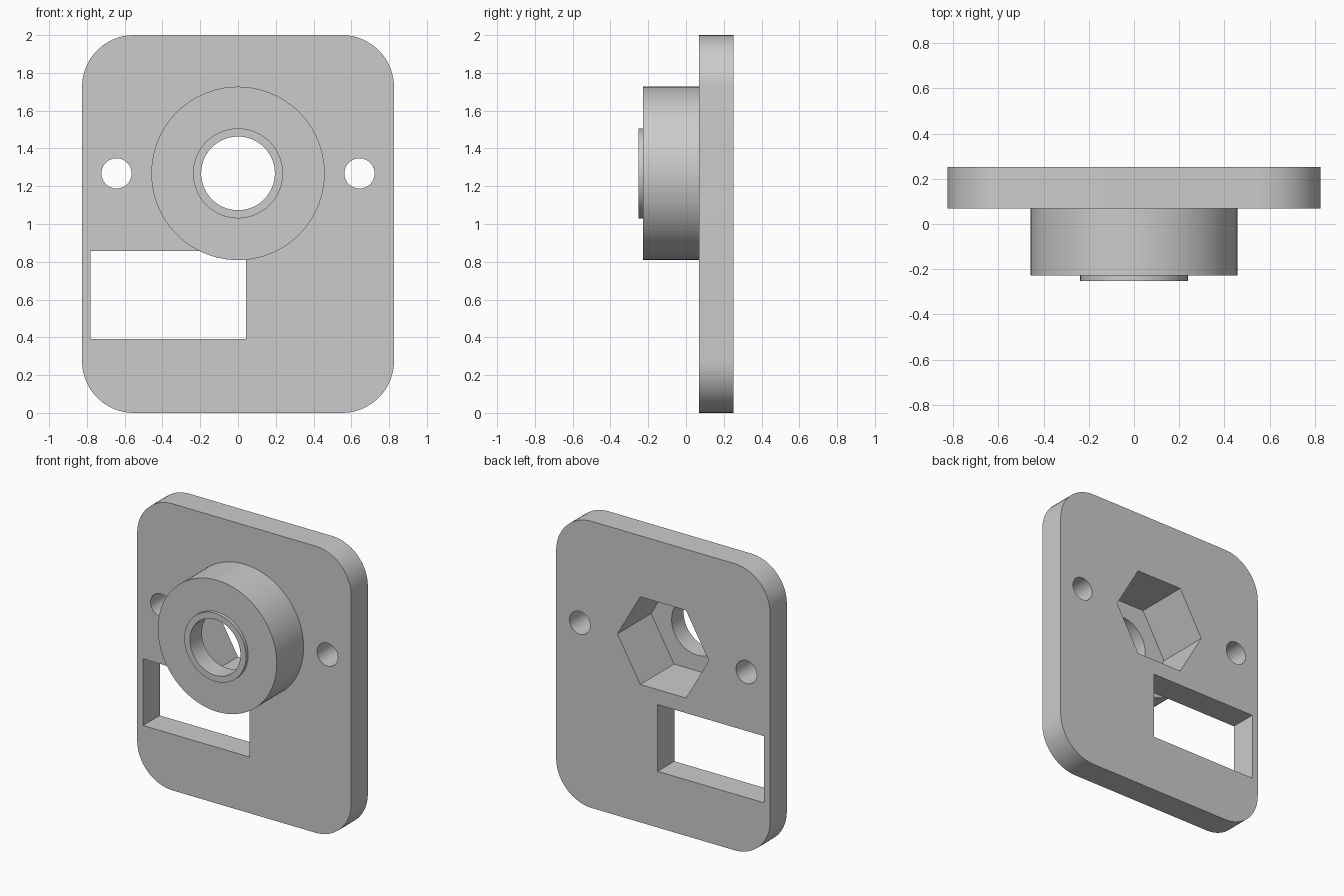
import bpy
import bmesh
from math import cos, sin, pi, radians
from mathutils import Matrix, Vector

cube = bpy.data.objects.get("Cube")
if cube:
    bpy.data.objects.remove(cube, do_unlink=True)

AXIS_Z = 1.268                                   # height of the bore axis
FRONT, BOSS_FRONT, PLATE_FRONT, BACK = -0.252, -0.228, 0.068, 0.252

grey = bpy.data.materials.new("plain grey")
grey.use_nodes = True
grey.diffuse_color = (0.6, 0.6, 0.6, 1)
grey.node_tree.nodes["Principled BSDF"].inputs["Base Color"].default_value = (0.6, 0.6, 0.6, 1)


def prism(name, outline, y0, y1):
    """Extrude an (x, z) outline from y0 to y1."""
    bm = bmesh.new()
    face = bm.faces.new([bm.verts.new((x, y0, z)) for x, z in outline])
    new = bmesh.ops.extrude_face_region(bm, geom=[face])["geom"]
    bmesh.ops.translate(bm, vec=(0, y1 - y0, 0),
                        verts=[v for v in new if isinstance(v, bmesh.types.BMVert)])
    bmesh.ops.recalc_face_normals(bm, faces=bm.faces)
    mesh = bpy.data.meshes.new(name)
    bm.to_mesh(mesh)
    bm.free()
    mesh.materials.append(grey)
    obj = bpy.data.objects.new(name, mesh)
    bpy.context.collection.objects.link(obj)
    return obj


def ring(x, z, r, n):
    return [(x + r * cos(2 * pi * i / n), z + r * sin(2 * pi * i / n)) for i in range(n)]


def rounded(x, z0, z1, r, n=16):
    """Rectangle outline with rounded corners."""
    corners = [(x - r, z1 - r), (r - x, z1 - r), (r - x, z0 + r), (x - r, z0 + r)]
    return [(cx + r * cos(pi / 2 * (q + i / n)), cz + r * sin(pi / 2 * (q + i / n)))
            for q, (cx, cz) in enumerate(corners) for i in range(n + 1)]


def combine(target, tool, operation):
    """Apply an exact boolean and drop the tool."""
    mod = target.modifiers.new(tool.name, "BOOLEAN")
    mod.object, mod.operation, mod.solver = tool, operation, "EXACT"
    bpy.context.view_layer.objects.active = target
    bpy.ops.object.modifier_apply(modifier=mod.name)
    bpy.data.objects.remove(tool, do_unlink=True)


# Mounting plate with a rectangular window and two screw holes
plate = prism("mounting_plate", rounded(0.826, 0, 2, 0.275), PLATE_FRONT, BACK)
window = [(-0.78, 0.392), (0.042, 0.392), (0.042, 0.857), (-0.78, 0.857)]
combine(plate, prism("window_cutter", window, 0, 0.4), "DIFFERENCE")
for side in (-1, 1):
    hole = ring(side * 0.643, AXIS_Z, 0.08, 40)
    combine(plate, prism("screw_hole_cutter", hole, 0, 0.4), "DIFFERENCE")

# Round boss and its raised collar
combine(plate, prism("boss", ring(0, AXIS_Z, 0.459, 96), BOSS_FRONT, PLATE_FRONT), "UNION")
combine(plate, prism("collar", ring(0, AXIS_Z, 0.238, 96), FRONT, BOSS_FRONT + 0.05), "UNION")

# Through bore and hexagonal pocket from the back
combine(plate, prism("bore_cutter", ring(0, AXIS_Z, 0.195, 72), -0.4, 0.4), "DIFFERENCE")
combine(plate, prism("hex_pocket_cutter", ring(0, AXIS_Z, 0.353, 6), -0.12, 0.4), "DIFFERENCE")

# Smooth round walls, crisp edges
bpy.ops.object.select_all(action="DESELECT")
plate.select_set(True)
bpy.context.view_layer.objects.active = plate
bpy.ops.object.shade_smooth_by_angle(angle=radians(30))
